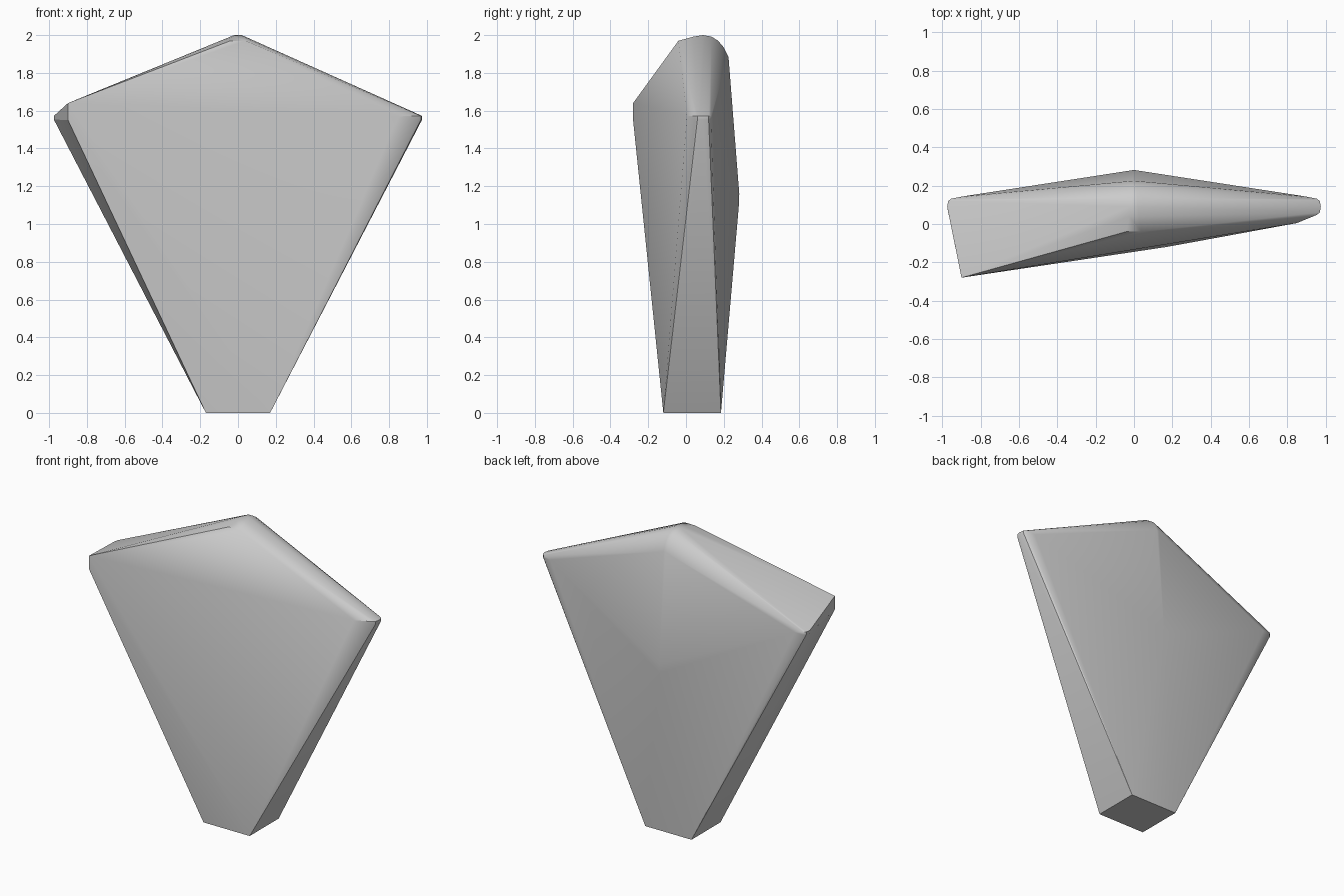
import bpy, bmesh, math

if "Cube" in bpy.data.objects:
    bpy.data.objects.remove(bpy.data.objects["Cube"])

stone = bpy.data.materials.new("light grey stone")
stone.diffuse_color = (0.6, 0.6, 0.6, 1)
stone.use_nodes = True
stone.node_tree.nodes["Principled BSDF"].inputs["Base Color"].default_value = stone.diffuse_color

points = []

# Narrow rectangular foot
for x in (-0.17, 0.17):
    points += [(x, -0.12, 0), (x, 0.185, 0)]

# Protruding left corner and slanted front
points += [(-0.90, -0.28, 1.64), (-0.90, -0.28, 1.55), (0.85, 0.005, 1.57)]

# Rounded crown profile (y, z, half width)
crown = [(-0.04, 1.97, 0.04), (0.04, 1.992, 0.025), (0.09, 2.0, 0.02),
         (0.135, 1.992, 0.018), (0.17, 1.97, 0.015), (0.20, 1.935, 0.01),
         (0.225, 1.885, 0.008)]
for y, z, w in crown:
    points += [(-w, y, z), (w, y, z)]

# Rounded side tips, wider in the middle
for side in (-1, 1):
    for i in range(5):
        a = math.pi * i / 4
        x = side * (0.955 + 0.02 * math.sin(a))
        y = 0.09 - 0.042 * math.cos(a)
        points += [(x, y, 1.572), (x, y, 1.553)]
    points.append((side * 0.90, 0.143, 1.56))

# Back ridge with a softened peak
points += [(0, 0.275, 1.22), (0, 0.282, 1.16), (0, 0.28, 1.10)]

# Wrap the faceted body around the points
bm = bmesh.new()
for p in points:
    bm.verts.new(p)
hull = bmesh.ops.convex_hull(bm, input=bm.verts[:])
loose = [v for v in bm.verts if not v.link_faces]
bmesh.ops.delete(bm, geom=loose, context='VERTS')
bmesh.ops.recalc_face_normals(bm, faces=bm.faces[:])

mesh = bpy.data.meshes.new("kite_stone")
bm.to_mesh(mesh)
bm.free()
mesh.materials.append(stone)
body = bpy.data.objects.new("kite_stone", mesh)
bpy.context.collection.objects.link(body)

# Smooth the rounded crown, keep the facet edges
bpy.context.view_layer.objects.active = body
body.select_set(True)
bpy.ops.object.shade_smooth_by_angle(angle=math.radians(30))
